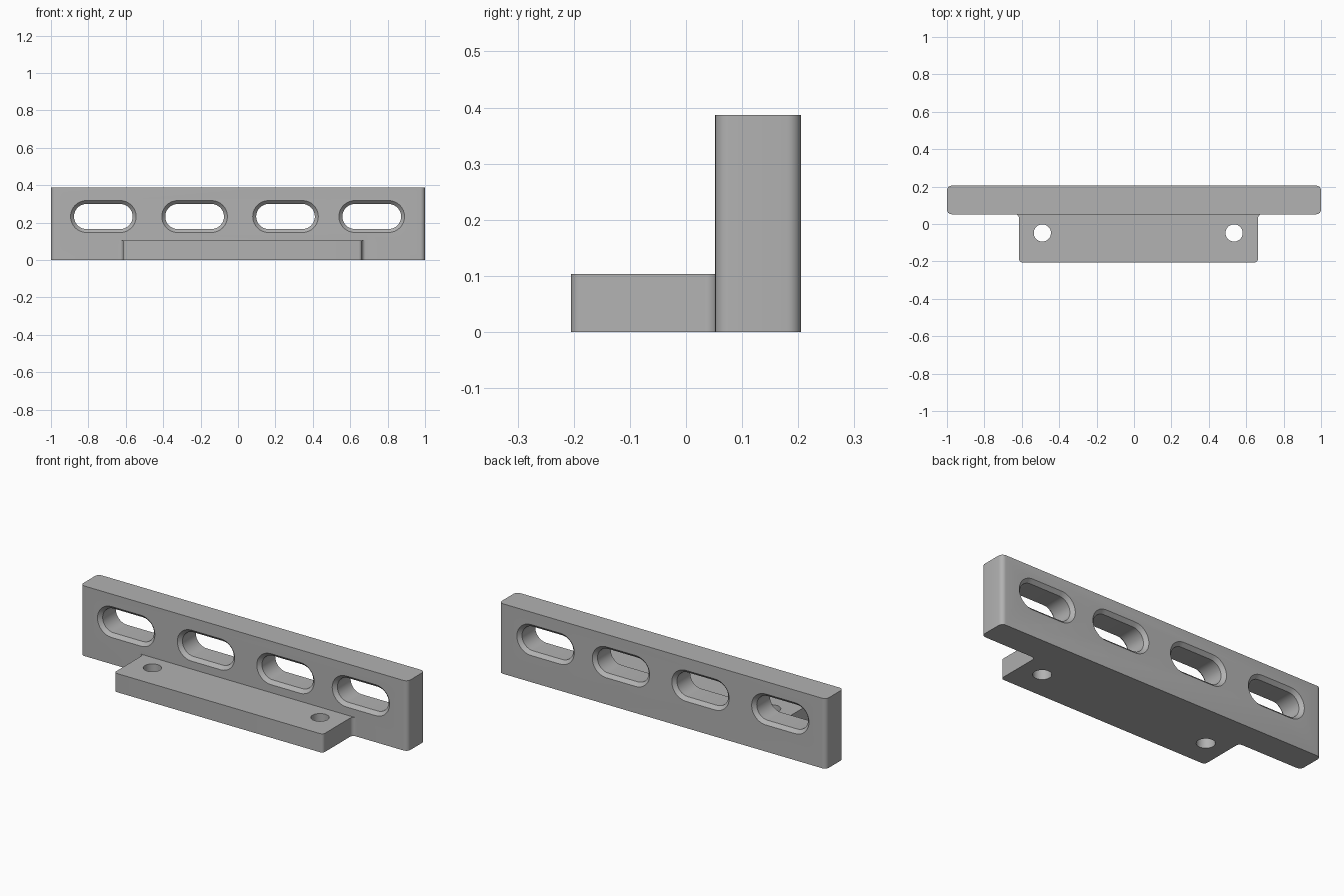
import bpy
import bmesh
import math
from mathutils import Vector

old = bpy.data.objects.get("Cube")
if old:
    bpy.data.objects.remove(old, do_unlink=True)

steel = bpy.data.materials.new("grey metal")
steel.use_nodes = True
grey = (0.445, 0.445, 0.445, 1)
steel.diffuse_color = grey
steel.node_tree.nodes["Principled BSDF"].inputs["Base Color"].default_value = grey


def rounded(corners, steps=6):
    """Outline with each (x, y, radius) right-angled corner replaced by an arc."""
    points = []
    for i, (x, y, r) in enumerate(corners):
        here = Vector((x, y))
        if r == 0:
            points.append(here)
            continue
        before = (Vector(corners[i - 1][:2]) - here).normalized()
        after = (Vector(corners[(i + 1) % len(corners)][:2]) - here).normalized()
        centre = here + (before + after) * r
        for s in range(steps + 1):
            a = math.pi / 2 * s / steps
            points.append(centre - after * r * math.cos(a) - before * r * math.sin(a))
    return points


def loft(name, rings):
    """Closed solid through matching rings of 3D points."""
    bm = bmesh.new()
    loops = [[bm.verts.new(p) for p in ring] for ring in rings]
    n = len(loops[0])
    for a, b in zip(loops, loops[1:]):
        for i in range(n):
            j = (i + 1) % n
            bm.faces.new((a[i], a[j], b[j], b[i]))
    bm.faces.new(loops[0])
    bm.faces.new(loops[-1])
    bmesh.ops.recalc_face_normals(bm, faces=bm.faces)
    mesh = bpy.data.meshes.new(name)
    bm.to_mesh(mesh)
    bm.free()
    mesh.materials.append(steel)
    obj = bpy.data.objects.new(name, mesh)
    bpy.context.collection.objects.link(obj)
    return obj


def prism(name, outline, z0, z1):
    return loft(name, [[(p[0], p[1], z) for p in outline] for z in (z0, z1)])


def combine(target, other, operation):
    mod = target.modifiers.new(operation.lower(), "BOOLEAN")
    mod.operation = operation
    mod.solver = "EXACT"
    mod.object = other
    bpy.context.view_layer.objects.active = target
    bpy.ops.object.modifier_apply(modifier=mod.name)
    bpy.data.objects.remove(other, do_unlink=True)


FRONT, BACK, EDGE = 0.052, 0.205, 0.025

# Upright plate with rounded vertical edges
bracket = prism("slotted_bracket", rounded([
    (-1, FRONT, EDGE), (1, FRONT, EDGE), (1, BACK, EDGE), (-1, BACK, EDGE)]), 0, 0.387)

# Mounting foot, filleted where it meets the plate
left, right, tip, inside = -0.615, 0.663, -0.205, 0.1
foot = prism("mounting_foot", rounded([
    (left, tip, 0.018), (right, tip, 0.018), (right, FRONT, 0.02),
    (right + 0.04, FRONT, 0), (right + 0.04, inside, 0),
    (left - 0.04, inside, 0), (left - 0.04, FRONT, 0), (left, FRONT, 0.02)]), 0, 0.103)
combine(bracket, foot, "UNION")

# Screw holes through the foot
for x in (-0.49, 0.535):
    circle = [(x + 0.046 * math.cos(a), -0.048 + 0.046 * math.sin(a))
              for a in (math.tau * i / 40 for i in range(40))]
    combine(bracket, prism("screw_hole", circle, -0.1, 0.2), "DIFFERENCE")


def slot_ring(x, y, radius, half=0.09, z=0.2325, steps=16):
    ring = []
    for side in (1, -1):
        for s in range(steps + 1):
            a = math.pi * s / steps - math.pi / 2
            ring.append((x + side * (half + radius * math.cos(a)), y,
                         z + side * radius * math.sin(a)))
    return ring


# Long slots, chamfered on both faces
bore, flare, over = 0.067, 0.0185, 0.01
for x in (-0.72, -0.232, 0.254, 0.715):
    sections = [(FRONT - over, bore + flare + over), (FRONT + flare, bore),
                (BACK - flare, bore), (BACK + over, bore + flare + over)]
    combine(bracket, loft("slot", [slot_ring(x, y, r) for y, r in sections]), "DIFFERENCE")

bpy.ops.object.select_all(action="DESELECT")
bracket.select_set(True)
bpy.context.view_layer.objects.active = bracket
bpy.ops.object.shade_smooth_by_angle(angle=math.radians(30))
